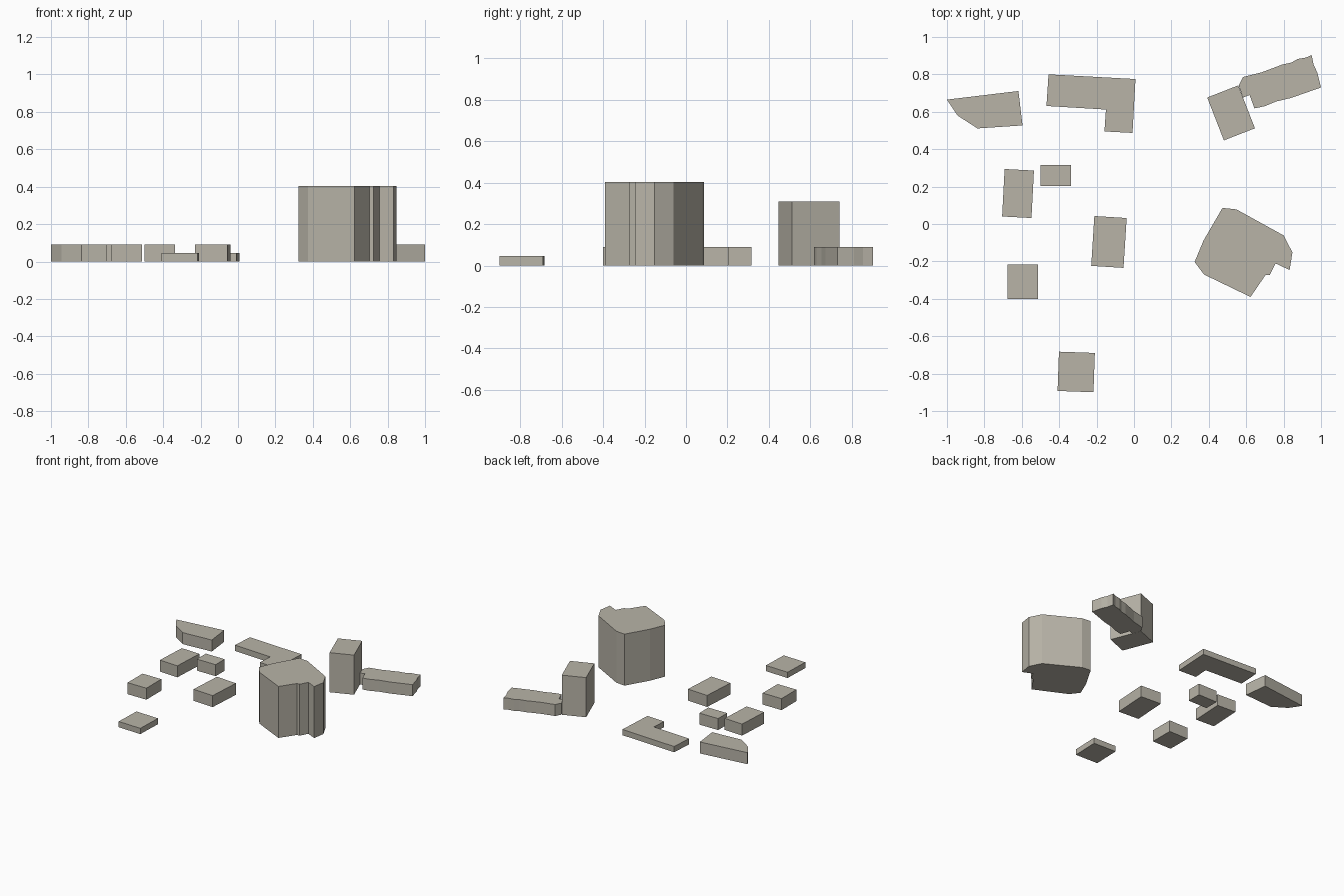
import bpy
import bmesh
from math import radians
from mathutils import Matrix, Vector

default_cube = bpy.data.objects.get("Cube")
if default_cube:
    bpy.data.objects.remove(default_cube, do_unlink=True)

# One warm grey for every building
stone = bpy.data.materials.new("warm_grey")
stone.use_nodes = True
colour = (0.48, 0.455, 0.39, 1)
stone.diffuse_color = colour
stone.node_tree.nodes["Principled BSDF"].inputs["Base Color"].default_value = colour

# Storey heights
SHED, HOUSE, TOWER, BLOCK = 0.045, 0.09, 0.31, 0.403


def extrude_footprint(name, outline, height):
    """Raise a closed ground outline into a solid building."""
    bm = bmesh.new()
    base = bm.faces.new([bm.verts.new((x, y, 0)) for x, y in outline])
    raised = bmesh.ops.extrude_face_region(bm, geom=[base], use_keep_orig=True)
    top = [v for v in raised["geom"] if isinstance(v, bmesh.types.BMVert)]
    bmesh.ops.translate(bm, verts=top, vec=(0, 0, height))
    bmesh.ops.recalc_face_normals(bm, faces=bm.faces)
    mesh = bpy.data.meshes.new(name)
    bm.to_mesh(mesh)
    bm.free()
    mesh.materials.append(stone)
    building = bpy.data.objects.new(name, mesh)
    bpy.context.collection.objects.link(building)
    return building


def box_building(name, centre, width, depth, height, turn=0):
    """Rectangular building, turned in degrees about its centre."""
    spin = Matrix.Rotation(radians(turn), 2)
    corners = [(-1, -1), (1, -1), (1, 1), (-1, 1)]
    outline = [Vector(centre) + spin @ Vector((sx * width / 2, sy * depth / 2))
               for sx, sy in corners]
    return extrude_footprint(name, outline, height)


# Simple rectangular buildings
box_building("west_house", (-0.62, 0.163), 0.157, 0.254, HOUSE, turn=-3)
box_building("small_house", (-0.418, 0.26), 0.163, 0.112, HOUSE)
box_building("middle_house", (-0.134, -0.096), 0.173, 0.267, HOUSE, turn=-3.6)
box_building("square_house", (-0.594, -0.309), 0.163, 0.185, HOUSE)
box_building("front_shed", (-0.309, -0.791), 0.192, 0.21, SHED, turn=-2)
box_building("tower", (0.519, 0.594), 0.178, 0.246, TOWER, turn=21.3)

# Tapered house with a cut corner
extrude_footprint("tapered_house", [
    (-1, 0.665), (-0.944, 0.58), (-0.837, 0.511), (-0.596, 0.527), (-0.618, 0.711),
], HOUSE)

# L-shaped low building
extrude_footprint("l_shaped_shed", [
    (-0.457, 0.8), (-0.468, 0.631), (-0.15, 0.612),
    (-0.158, 0.495), (-0.008, 0.487), (0.008, 0.775),
], SHED)

# Stepped wing against the tower
extrude_footprint("tower_wing", [
    (0.56, 0.74), (0.583, 0.676), (0.618, 0.69), (0.644, 0.618), (0.7, 0.63),
    (0.76, 0.655), (0.84, 0.674), (1, 0.73), (0.98, 0.81), (0.96, 0.853),
    (0.95, 0.903), (0.92, 0.89), (0.874, 0.882), (0.842, 0.863), (0.794, 0.853),
    (0.68, 0.81), (0.583, 0.786),
], HOUSE)

# Tall many-sided block with a notched corner
extrude_footprint("tall_block", [
    (0.473, 0.086), (0.372, -0.088), (0.324, -0.203), (0.374, -0.27),
    (0.623, -0.39), (0.703, -0.273), (0.725, -0.273), (0.757, -0.211),
    (0.832, -0.246), (0.847, -0.152), (0.8, -0.061), (0.548, 0.078),
], BLOCK)
